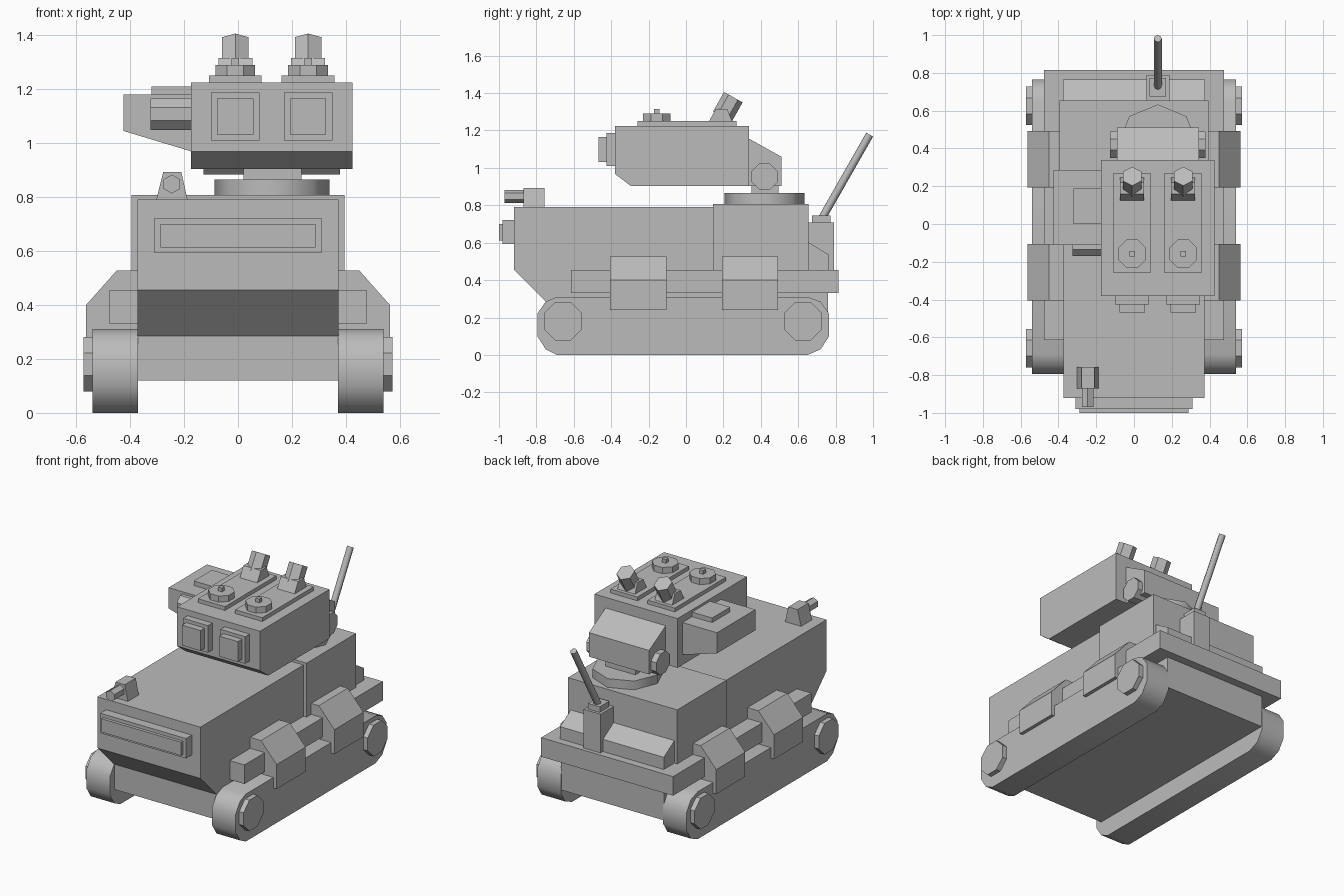
import bpy, bmesh, math
from mathutils import Matrix, Vector

cube = bpy.data.objects.get("Cube")
if cube:
    bpy.data.objects.remove(cube)

grey = bpy.data.materials.new("plain_grey")
grey.use_nodes = True
grey.diffuse_color = (0.5, 0.5, 0.5, 1)
grey.node_tree.nodes["Principled BSDF"].inputs["Base Color"].default_value = (0.5, 0.5, 0.5, 1)


def finish(name, bm, smooth=None):
    bmesh.ops.recalc_face_normals(bm, faces=bm.faces)
    mesh = bpy.data.meshes.new(name)
    bm.to_mesh(mesh)
    bm.free()
    mesh.materials.append(grey)
    obj = bpy.data.objects.new(name, mesh)
    bpy.context.collection.objects.link(obj)
    if smooth:
        bpy.ops.object.select_all(action='DESELECT')
        obj.select_set(True)
        bpy.context.view_layer.objects.active = obj
        bpy.ops.object.shade_smooth_by_angle(angle=math.radians(smooth))
    return obj


def prism(name, points, start, end, axis='x', smooth=None):
    """Extrude a (y, z) profile along x, or an (x, z) profile along y."""
    bm = bmesh.new()
    if axis == 'x':
        verts = [bm.verts.new((start, a, b)) for a, b in points]
        step = Vector((end - start, 0, 0))
    else:
        verts = [bm.verts.new((a, start, b)) for a, b in points]
        step = Vector((0, end - start, 0))
    face = bm.faces.new(verts)
    ext = bmesh.ops.extrude_face_region(bm, geom=[face], use_keep_orig=True)
    moved = [g for g in ext["geom"] if isinstance(g, bmesh.types.BMVert)]
    bmesh.ops.translate(bm, verts=moved, vec=step)
    return finish(name, bm, smooth)


def box(name, x, y, z):
    return prism(name, [(y[0], z[0]), (y[1], z[0]), (y[1], z[1]), (y[0], z[1])], *x)


def rod(name, a, b, radius, sides=8, turn=0, smooth=None):
    """Cylinder running from point a to point b."""
    a, b = Vector(a), Vector(b)
    rot = (b - a).to_track_quat('Z', 'Y').to_matrix().to_4x4()
    bm = bmesh.new()
    bmesh.ops.create_cone(bm, cap_ends=True, segments=sides, radius1=radius,
                          radius2=radius, depth=(b - a).length,
                          matrix=Matrix.Translation((a + b) / 2) @ rot
                          @ Matrix.Rotation(math.radians(turn), 4, 'Z'))
    return finish(name, bm, smooth)


# Hull
prism("hull", [(-0.92, 0.79), (-0.92, 0.455), (-0.75, 0.285), (-0.75, 0.12),
               (0.76, 0.12), (0.76, 0.40), (0.64, 0.40), (0.64, 0.79)], -0.372, 0.372)
box("rear_superstructure", (-0.395, 0.395), (0.145, 0.655), (0.40, 0.808))
box("fender_deck", (-0.477, 0.477), (-0.615, 0.815), (0.33, 0.455))
prism("engine_panel", [(0.65, 0.45), (0.65, 0.605), (0.765, 0.535), (0.765, 0.45)],
      -0.375, 0.375)

# Front light bar
box("light_bar_frame", (-0.31, 0.31), (-0.98, -0.91), (0.592, 0.722))
box("light_bar_panel", (-0.288, 0.288), (-1.0, -0.97), (0.612, 0.70))

# Tracks, hubs and side armour on both sides
track = [(-0.69, 0.31), (-0.75, 0.285), (-0.795, 0.22), (-0.795, 0.1), (-0.75, 0.03),
         (-0.69, 0), (0.65, 0), (0.72, 0.03), (0.765, 0.1), (0.765, 0.22),
         (0.72, 0.285), (0.65, 0.31)]
armour = [(0.36, 0.24), (0.563, 0.24), (0.563, 0.4), (0.45, 0.527), (0.36, 0.527)]
for side, s in (("left", 1), ("right", -1)):
    prism(f"{side}_track", track, 0.37 * s, 0.54 * s, smooth=40)
    for end, y in (("front", -0.657), ("rear", 0.625)):
        rod(f"{side}_{end}_hub", (0.5 * s, y, 0.18), (0.572 * s, y, 0.18), 0.11, turn=22.5)
    for end, y in (("front", -0.405), ("rear", 0.192)):
        prism(f"{side}_{end}_armour", [(x * s, z) for x, z in armour], y, y + 0.3, 'y')

# Headlight
prism("headlight_mount", [(-0.305, 0.78), (-0.185, 0.78), (-0.21, 0.893), (-0.277, 0.893)],
      -0.87, -0.757, 'y')
rod("headlight", (-0.245, -0.97, 0.848), (-0.245, -0.85, 0.848), 0.035, 6)

# Antenna
box("antenna_base", (0.065, 0.188), (0.652, 0.79), (0.45, 0.708))
box("antenna_cap", (0.083, 0.17), (0.675, 0.772), (0.70, 0.745))
rod("antenna", (0.126, 0.721, 0.72), (0.126, 0.982, 1.178), 0.021, 8, smooth=50)

# Turret mount
rod("turret_ring", (0.126, 0.42, 0.80), (0.126, 0.42, 0.865), 0.213, 8, smooth=50)
box("turret_neck", (0.02, 0.235), (0.35, 0.495), (0.86, 0.95))
rod("turret_hinge", (-0.128, 0.42, 0.953), (0.378, 0.42, 0.953), 0.075, 8, turn=22.5)
prism("turret_rear_wedge", [(0.33, 0.903), (0.51, 0.903), (0.51, 1.06), (0.33, 1.16)],
      -0.09, 0.345)

# Turret head
prism("turret_head", [(-0.38, 1.225), (-0.38, 0.968), (-0.295, 0.903),
                      (0.338, 0.903), (0.338, 1.225)], -0.175, 0.425)

# Matching pairs of face plates, roof strips, hatches and periscopes
for side, x in (("right", -0.01), ("left", 0.26)):
    box(f"{side}_face_frame", (x - 0.09, x + 0.09), (-0.425, -0.37), (1.01, 1.187))
    box(f"{side}_face_lens", (x - 0.067, x + 0.067), (-0.468, -0.42), (1.032, 1.165))
    box(f"{side}_roof_strip", (x - 0.098, x + 0.098), (-0.26, 0.27), (1.215, 1.25))
    rod(f"{side}_hatch", (x, -0.157, 1.24), (x, -0.157, 1.29), 0.08, 8, turn=22.5)
    box(f"{side}_hatch_knob", (x - 0.014, x + 0.014), (-0.171, -0.143), (1.28, 1.315))
    prism(f"{side}_periscope_base", [(0.118, 1.24), (0.16, 1.316), (0.22, 1.316),
                                     (0.25, 1.24)], x - 0.063, x + 0.063)
    rod(f"{side}_periscope", (x, 0.195, 1.275), (x, 0.253, 1.378), 0.057, 6, turn=0)

# Side pod on the turret
prism("side_pod", [(-0.17, 1.18), (-0.425, 1.18), (-0.425, 1.045), (-0.17, 0.968)],
      -0.11, 0.287, 'y')
box("side_pod_lid", (-0.32, -0.17), (0.0, 0.187), (1.17, 1.21))
rod("side_pod_roller", (-0.325, -0.11, 1.107), (-0.17, -0.11, 1.107), 0.063, 8, turn=22.5)
